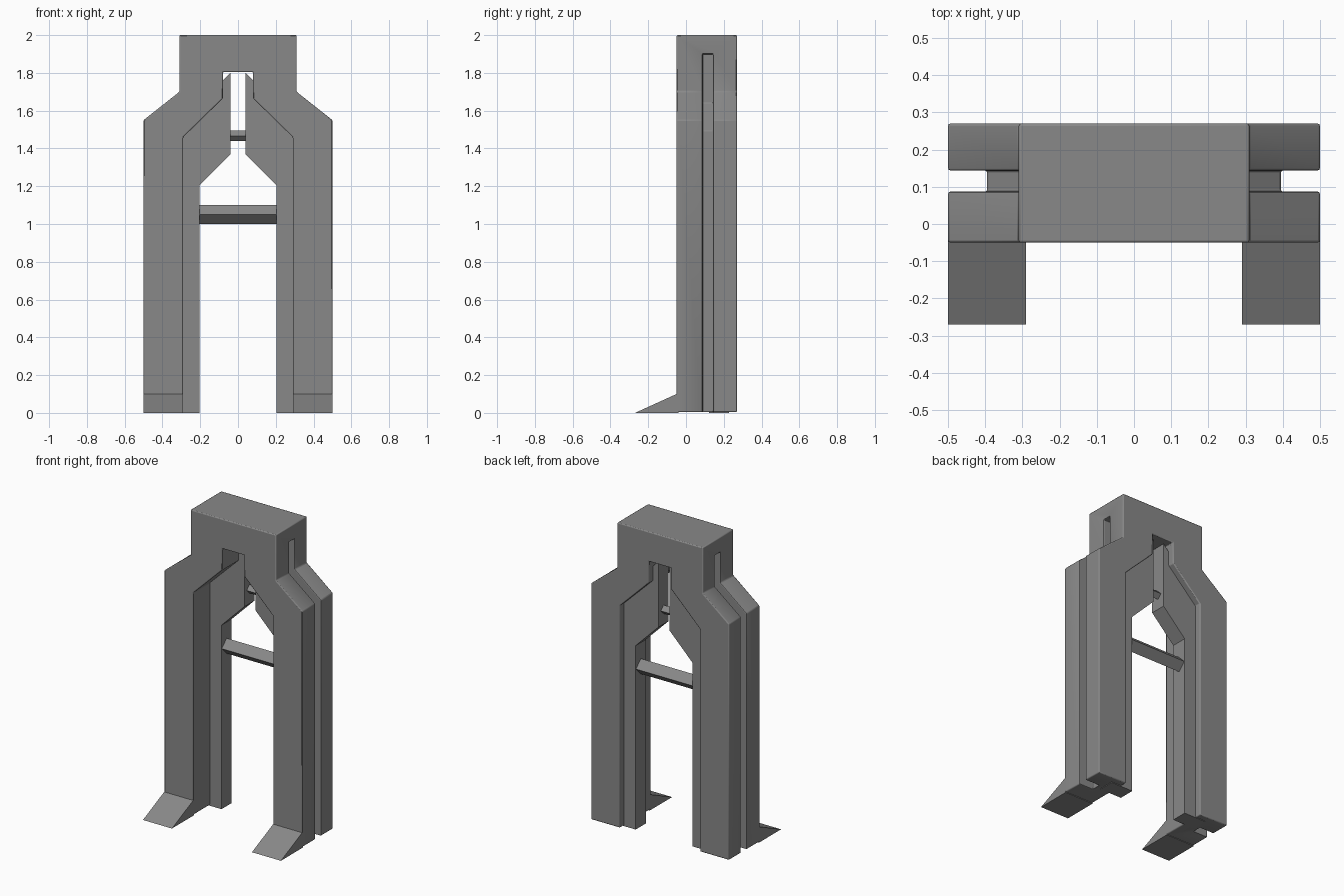
import bpy, bmesh
from mathutils import Vector

cube = bpy.data.objects.get("Cube")
if cube:
    bpy.data.objects.remove(cube, do_unlink=True)

grey = bpy.data.materials.new("mid grey")
grey.use_nodes = True
grey.diffuse_color = (0.25, 0.25, 0.25, 1)
grey.node_tree.nodes["Principled BSDF"].inputs["Base Color"].default_value = (0.25, 0.25, 0.25, 1)


def prism(name, outline, offset):
    """Solid made by sweeping a planar 3D outline along an offset."""
    bm = bmesh.new()
    face = bm.faces.new([bm.verts.new(p) for p in outline])
    swept = bmesh.ops.extrude_face_region(bm, geom=[face])["geom"]
    bmesh.ops.translate(bm, vec=Vector(offset),
                        verts=[v for v in swept if isinstance(v, bmesh.types.BMVert)])
    bmesh.ops.recalc_face_normals(bm, faces=bm.faces)
    mesh = bpy.data.meshes.new(name)
    bm.to_mesh(mesh)
    bm.free()
    mesh.materials.append(grey)
    obj = bpy.data.objects.new(name, mesh)
    bpy.context.collection.objects.link(obj)
    return obj


def front_prism(name, profile, y0, y1):
    return prism(name, [(x, y0, z) for x, z in profile], (0, y1 - y0, 0))


def soften(obj, width):
    bevel = obj.modifiers.new("soft edges", 'BEVEL')
    bevel.width, bevel.segments = width, 2
    bevel.limit_method = 'ANGLE'
    bpy.ops.object.select_all(action='DESELECT')
    bpy.context.view_layer.objects.active = obj
    obj.select_set(True)
    bpy.ops.object.shade_smooth_by_angle()


# Frame: top block and two legs in one arch
FLOOR = 0.004
half = [(0.29, FLOOR), (0.5, FLOOR), (0.5, 1.55), (0.31, 1.70), (0.31, 2.0)]
inner = [(0.08, 1.805), (0.08, 1.665), (0.29, 1.46)]
arch = half + [(-x, z) for x, z in reversed(half)]
arch += [(-x, z) for x, z in reversed(inner)] + inner
frame = front_prism("frame", arch, -0.05, 0.27)

groove = [(0.395, -0.1), (0.395, 1.495), (0.21, 1.64), (0.21, 1.9), (0.6, 1.9), (0.6, -0.1)]
rail = [(0.205, 0), (0.365, 0), (0.365, 1.475), (0.04, 1.8), (0.04, 1.37), (0.205, 1.205)]

for side, s in (("left", 1), ("right", -1)):
    # Outer groove
    cutter = front_prism(side + "_groove_cutter", [(s * x, z) for x, z in groove], 0.087, 0.144)
    cutter.hide_render = True
    cutter.hide_set(True)
    cut = frame.modifiers.new(side + " groove", 'BOOLEAN')
    cut.operation, cut.solver, cut.object = 'DIFFERENCE', 'EXACT', cutter

    # Inner rail
    front_prism(side + "_inner_rail", [(s * x, z) for x, z in rail], 0.122, 0.228)

    # Wedge foot
    x = s * 0.29
    prism(side + "_foot", [(x, -0.27, 0), (x, -0.04, 0), (x, -0.04, 0.1), (x, -0.05, 0.1)],
          (s * 0.21, 0, 0))

soften(frame, 0.006)

# Diamond crossbars
for name, length, z, r in (("lower_crossbar", 0.424, 1.05, 0.05),
                           ("upper_crossbar", 0.1, 1.467, 0.028)):
    x, y = -length / 2, 0.175
    prism(name, [(x, y - r, z), (x, y, z + r), (x, y + r, z), (x, y, z - r)], (length, 0, 0))
